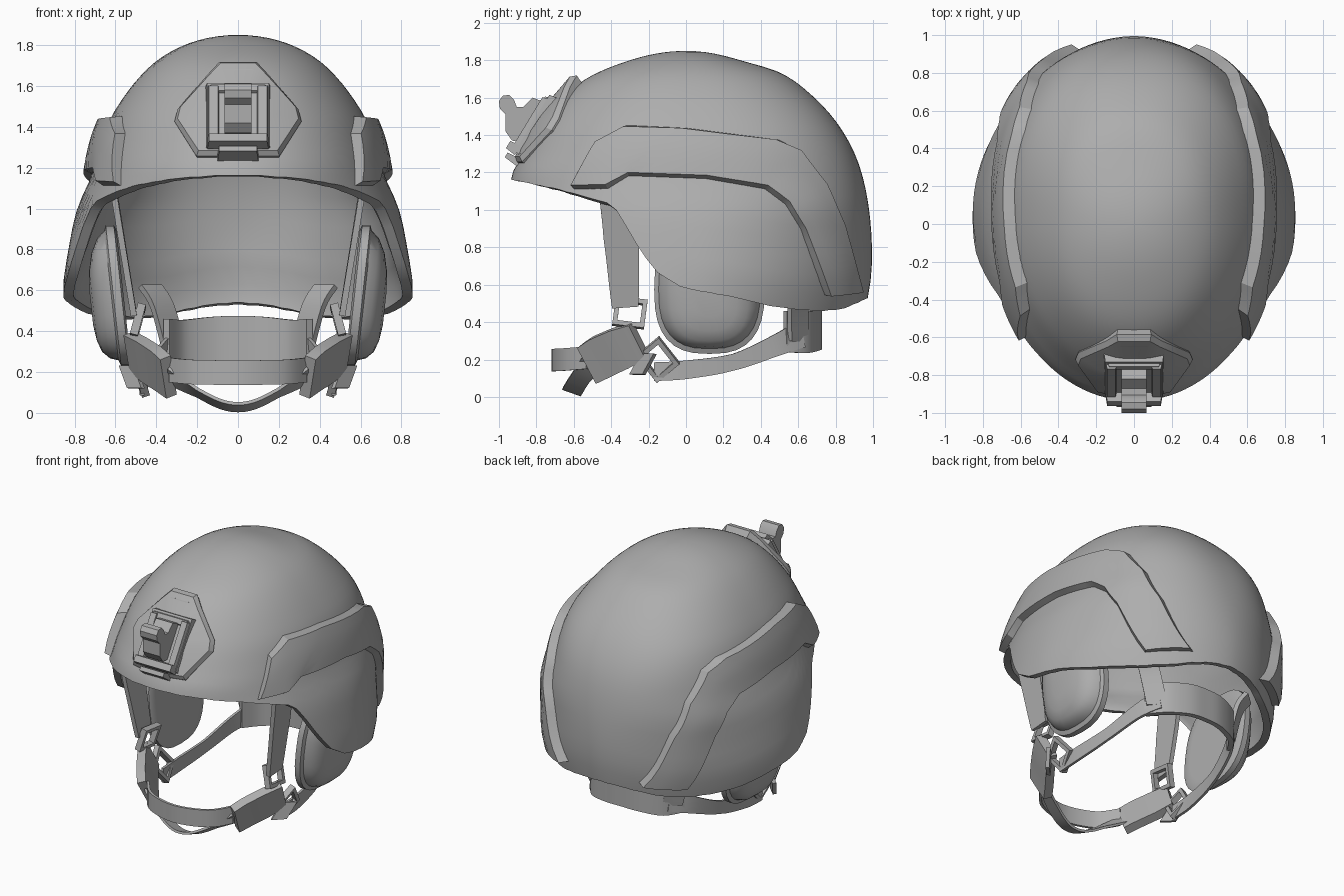
import bpy, bmesh, math
from mathutils import Vector as V

if "Cube" in bpy.data.objects:
    bpy.data.objects.remove(bpy.data.objects["Cube"])

grey = bpy.data.materials.new("matte grey")
grey.diffuse_color = (0.42, 0.42, 0.42, 1)
grey.use_nodes = True
grey.node_tree.nodes["Principled BSDF"].inputs["Base Color"].default_value = grey.diffuse_color


def make(name, verts, faces, mirror=False, angle=30):
    bm = bmesh.new()
    vs = [bm.verts.new(v) for v in verts]
    for f in faces:
        bm.faces.new([vs[i] for i in f])
    bmesh.ops.recalc_face_normals(bm, faces=bm.faces)
    me = bpy.data.meshes.new(name)
    bm.to_mesh(me)
    bm.free()
    ob = bpy.data.objects.new(name, me)
    bpy.context.collection.objects.link(ob)
    me.materials.append(grey)
    bpy.ops.object.select_all(action='DESELECT')
    ob.select_set(True)
    bpy.context.view_layer.objects.active = ob
    bpy.ops.object.shade_smooth_by_angle(angle=math.radians(angle))
    if mirror:
        ob.modifiers.new("mirror", 'MIRROR').use_mirror_merge = False


def interp(pts, x, smooth=True):
    """Smooth or straight curve through points sorted by their first value."""
    x = min(max(x, pts[0][0]), pts[-1][0])
    i = max(k for k in range(len(pts) - 1) if pts[k][0] <= x)
    (x0, y0), (x1, y1) = pts[i], pts[i + 1]
    t, h = (x - x0) / (x1 - x0), x1 - x0
    if not smooth:
        return y0 + (y1 - y0) * t
    a, b = pts[max(i - 1, 0)], pts[min(i + 2, len(pts) - 1)]
    m0, m1 = (y1 - a[1]) / (x1 - a[0]), (b[1] - y0) / (b[0] - x0)
    return ((2*t**3 - 3*t*t + 1) * y0 + (t**3 - 2*t*t + t) * h * m0
            + (3*t*t - 2*t**3) * y1 + (t**3 - t*t) * h * m1)


# Shell sections by height: half width, front and back reach, roundness of front and back
TOP, H, NF = 1.85, 1.42, 2.1


def by_depth(rows):
    return [(math.sqrt(max(TOP - z, 0) / H), r) for z, r in rows]


WIDTH = by_depth([(1.85, 0), (1.825, .19), (1.74, .375), (1.635, .49), (1.5, .59), (1.43, .63), (1.3, .677),
                  (1.15, .722), (1.0, .787), (.8, .83), (.6, .856), (.43, .83)])
FRONT = by_depth([(1.85, 0), (1.8, .3), (1.72, .5), (1.65, .605), (1.48, .76), (1.3, .87),
                  (1.17, .935), (.43, .96)])
BACK = by_depth([(1.85, 0), (1.8, .29), (1.735, .5), (1.615, .67), (1.455, .815), (1.27, .915), (1.05, .972),
                 (.79, .995), (.6, .985), (.43, .95)])
ROUND = by_depth([(1.85, 2.1), (1.6, 2.3), (1.4, 2.35), (1.2, 2.25), (1.03, 2.1), (.85, 1.93), (.6, 1.84), (.43, 1.82)])
RIM = [(-1, 1.17), (-.93, 1.163), (-.7, 1.115), (-.395, 1.035), (-.34, .95), (-.245, .785), (-.155, .667),
       (-.03, .59), (.235, .54), (.5, .48), (.71, .459), (.85, .475), (.97, .53), (1, .54)]


def section(z):
    """Half width, front reach, back reach, centre and back roundness at a height."""
    s = math.sqrt(max(TOP - z, 1e-9) / H)
    c = .07 * min(1, s)
    return interp(WIDTH, s), interp(FRONT, s) + c, interp(BACK, s) - c, c, interp(ROUND, s)


def shell_x(y, z):
    w, f, b, c, nb = section(z)
    r, n = (f, NF) if y < c else (b, nb)
    return w * (1 - min(.999, abs(y - c) / r)**n) ** (1 / n)


def shell_y(x, z):
    w, f, b, c, nb = section(z)
    return c - f * (1 - min(.999, abs(x) / w)**NF) ** (1 / NF)


def normal(p):
    def field(q):
        w, f, b, c, nb = section(q.z)
        r, n = (f, NF) if q.y < c else (b, nb)
        return ((abs(q.x) / w)**n + (abs(q.y - c) / r)**n) ** (1 / n)
    e = .004
    return V([field(p + d) - field(p - d) for d in (V((e, 0, 0)), V((0, e, 0)), V((0, 0, e)))]).normalized()


def dome(name, rim_wall, inner_wall):
    """Closed shell; the wall thickens from the rim up to the padded inside."""
    cols, rows = 112, 28

    def at(th, s):
        w, f, b, c, nb = section(TOP - H * s * s)
        sn, cs = math.sin(th), math.cos(th)
        r, n = (b, nb) if cs > 0 else (-f, NF)
        return V((math.copysign(w * abs(sn)**(2 / n), sn), c + r * abs(cs)**(2 / n), TOP - H * s * s))
    outer, inner = [V((0, 0, TOP))], [V((0, 0, TOP - inner_wall))]
    for j in range(cols):
        th = 2 * math.pi * (j + .5) / cols
        s = .3
        while s < .998:
            p = at(th, s)
            if p.z < interp(RIM, p.y, False):
                break
            s += .002
        for k in range(1, rows + 1):
            p = at(th, s * k / rows)
            outer.append(p)
            inner.append(p - normal(p) * (rim_wall if k > rows - 2 else inner_wall))
    n, fs = len(outer), []
    for j in range(cols):
        a, b = 1 + j * rows, 1 + (j + 1) % cols * rows
        for o in (0, n):
            fs.append((o, o + a, o + b))
            fs += [(o+a+k, o+a+k+1, o+b+k+1, o+b+k) for k in range(rows - 1)]
        fs.append((a + rows - 1, b + rows - 1, n + b + rows - 1, n + a + rows - 1))
    make(name, outer + inner, fs, angle=40)


dome("helmet_shell", .05, .075)


def loft(name, rings, mirror=False, angle=30):
    """Skin closed rings of equal length and cap both ends."""
    m = len(rings[0])
    fs = [(i*m+j, i*m+(j+1) % m, (i+1)*m+(j+1) % m, (i+1)*m+j)
          for i in range(len(rings) - 1) for j in range(m)]
    fs += [tuple(range(m)), tuple((len(rings)-1)*m+j for j in range(m))]
    make(name, [v for r in rings for v in r], fs, mirror, angle)


# Raised side rails that follow the shell, with bevelled edges
UPPER = [(-.45, 1.37), (-.31, 1.455), (0, 1.44), (.5, 1.376), (.61, 1.32), (.74, 1.136), (.83, .92), (.917, .57)]
LOWER = [(-.6, 1.11), (-.42, 1.11), (-.31, 1.18), (.1, 1.165), (.42, 1.11), (.53, 1.03), (.61, .9), (.74, .545)]
rings = []
for i in range(len(UPPER) - 1):
    for k in range(5 if i < len(UPPER) - 2 else 6):
        t = k / 5
        hi = V(UPPER[i]).lerp(V(UPPER[i + 1]), t)
        lo = V(LOWER[i]).lerp(V(LOWER[i + 1]), t)
        ring = []
        for u, off in ((0, -.02), (.03, .045), (.27, .052), (.5, .056), (.72, .058), (.91, .056), (1, -.005), (.5, -.03)):
            y, z = lo.lerp(hi, u)
            p = V((shell_x(y, z), y, z))
            ring.append(p + normal(p) * off)
        rings.append(ring)
loft("side_rail", rings, True)

# Front mount plate moulded on the brow, raised towards its top
half = [(.085, 1.68), (.14, 1.635), (.29, 1.48), (.305, 1.42), (.2, 1.25), (.1, 1.25), (.08, 1.27)]
outline = half + [(-x, z) for x, z in reversed(half)]
rings = []
for scale, off in ((1, -.03), (1, .012), (.92, .035), (.55, .045), (.1, .045)):
    ring = []
    for x, z in outline:
        x, z = x * scale, 1.46 + (z - 1.46) * scale
        p = V((x, shell_y(x, z), z))
        ring.append(p + normal(p) * (off + max(0, z - 1.58) * .35 * (off > 0)))
    rings.append(ring)
loft("mount_plate", rings)

# Boxes in the tilted plane of the mount
UP, OUT, BASE = V((0, .52, .855)), V((0, -.855, .52)), V((0, -.825, 1.46))


def mount_box(name, x0, x1, v0, v1, n0, n1, taper=.008):
    r = [[BASE + V((x, 0, 0)) + UP * v + OUT * n for x, v in
          ((x0+d, v0+d), (x1-d, v0+d), (x1-d, v1-d), (x0+d, v1-d))] for n, d in ((n0, 0), (n1, taper))]
    loft(name, r)


mount_box("mount_base", -.16, .16, -.18, .19, -.06, 0)
for s in (-1, 1):
    mount_box("mount_side_bar", s*.12 - .03, s*.12 + .03, -.17, .16, -.01, .025)
mount_box("mount_lower_bar", -.15, .15, -.19, -.13, -.01, .05)
mount_box("mount_upper_bar", -.14, .14, .12, .17, -.01, .015)
mount_box("mount_lower_lip", -.1, .1, -.235, -.19, -.05, .03)
mount_box("mount_top_tab", -.08, .08, .2, .29, -.1, -.035)

# Hooked latch arm
hook = [(-.78, 1.36), (-.93, 1.37), (-.965, 1.42), (-.965, 1.51), (-.995, 1.54), (-1, 1.58), (-.98, 1.61),
        (-.945, 1.615), (-.92, 1.59), (-.905, 1.55), (-.87, 1.55), (-.82, 1.6), (-.74, 1.57)]
loft("latch_arm", [[V((x, y, z)) for y, z in hook] for x in (-.065, .065)])


def ribbon(name, pts, width, thick=.02, mirror=True, steps=5):
    """Flat strap through points; width is one vector or one per point."""
    ws = width if isinstance(width, list) else [width] * len(pts)
    pts, ws = [V(p) for p in pts], [V(w) for w in ws]
    path = []
    for i in range(len(pts) - 1):
        a, b, c, d = pts[max(i-1, 0)], pts[i], pts[i+1], pts[min(i+2, len(pts)-1)]
        for k in range(steps + (i == len(pts) - 2)):
            t = k / steps
            p = (b*2 + (c-a)*t + (a*2 - b*5 + c*4 - d)*t*t + (b*3 - a - c*3 + d)*t**3) / 2
            path.append((p, ws[i].lerp(ws[i+1], t)))
    rings = []
    for i, (p, w) in enumerate(path):
        tan = path[min(i+1, len(path)-1)][0] - path[max(i-1, 0)][0]
        n = tan.cross(w).normalized() * thick / 2
        rings.append([p + w/2 + n, p - w/2 + n, p - w/2 - n, p + w/2 - n])
    loft(name, rings, mirror)


def frame_buckle(name, centre, a, b, bar=.025):
    """Rectangular ring with half sides a and b."""
    c, a, b = V(centre), V(a), V(b)
    n = a.cross(b).normalized() * .02
    ia, ib = a * (1 - bar / a.length), b * (1 - bar / b.length)
    loops = [[c + sa*p + sb*q + k*n for sa, sb in ((-1, -1), (1, -1), (1, 1), (-1, 1))]
             for p, q, k in ((a, b, -1), (a, b, 1), (ia, ib, 1), (ia, ib, -1))]
    fs = [(i*4+j, i*4+(j+1) % 4, (i+1) % 4*4+(j+1) % 4, (i+1) % 4*4+j) for i in range(4) for j in range(4)]
    make(name, [v for lp in loops for v in lp], fs, True)


# Harness straps
ribbon("front_strap", [(.61, -.37, 1.1), (.57, -.345, .85), (.51, -.325, .48)],
       [(0, .19, .03), (0, .19, .02), (0, .14, .01)], .03)
frame_buckle("strap_ring", (.49, -.3, .45), (0, .085, -.01), (-.02, .01, .075))
ribbon("side_buckle", [(.52, -.25, .3), (.46, -.35, .26), (.39, -.45, .215), (.34, -.52, .175)],
       [(.03, -.09, .18), (.03, -.1, .2), (.03, -.11, .2), (.03, -.1, .19)], .06, steps=3)
frame_buckle("rear_ring", (.49, -.15, .2), (-.02, .055, -.07), (.02, .06, .05))
ribbon("buckle_tail", [(.54, -.2, .23), (.5, -.26, .12)], (.07, .07, 0), .025)
ribbon("chin_strap", [(.34, -.5, .18), (.2, -.565, .1), (.09, -.6, .045), (0, -.61, .028),
                      (-.09, -.6, .045), (-.2, -.565, .1), (-.34, -.5, .18)],
       [(0, .1, -.08)] + [(0, .1, -.035)] * 5 + [(0, .1, -.08)], .016, False)
ribbon("chin_front_strap", [(.33, -.53, .21), (.22, -.65, .2), (0, -.71, .197), (-.22, -.65, .2),
                            (-.33, -.53, .21)], (0, 0, .12), .018, False)
ribbon("rear_strap", [(.47, -.17, .135), (.47, .0, .145), (.44, .25, .185), (.38, .48, .275), (.3, .62, .34)],
       [(0, 0, .1), (0, 0, .1), (0, 0, .09), (0, -.03, .11), (0, -.03, .15)], .018)
ribbon("nape_band", [(.35, .53, .35), (.27, .64, .345), (.13, .7, .36), (0, .71, .365), (-.13, .7, .36),
                     (-.27, .64, .345), (-.35, .53, .35)], (0, 0, .22), .035, False)
ribbon("nape_hanger", [(.43, .62, .62), (.37, .6, .52), (.31, .6, .3)], (.1, -.09, 0), .03)

# Ear cups: rim ring with a domed outer side that sags low, leaning inwards at the bottom
rings = []
for x, r, sag in ((.56, .78, 0), (.56, .92, 0), (.57, 1, 0), (.61, 1, 0), (.62, .92, 0),
                  (.66, .85, .015), (.695, .7, .035), (.715, .5, .05), (.725, .25, .06)):
    ring = []
    for j in range(32):
        a = 2 * math.pi * j / 32
        dy = math.copysign(abs(math.cos(a))**.75, math.cos(a)) * .295 * r
        dz = math.copysign(abs(math.sin(a))**.75, math.sin(a)) * .345 * r - sag
        ring.append(V((x + .11 * dz, .125 + dy, .575 + dz)))
    rings.append(ring)
loft("ear_cup", rings, True)
